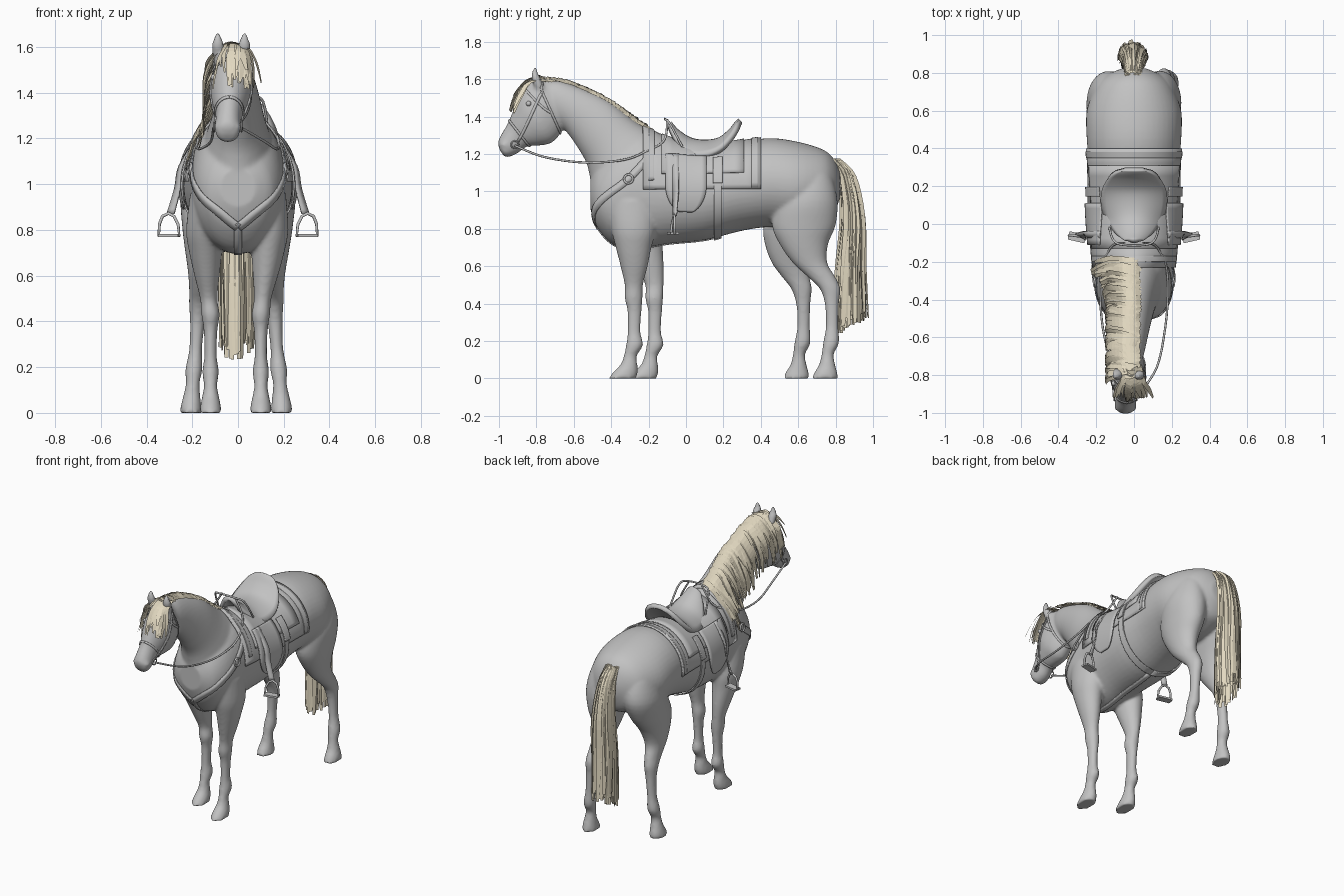
import bpy, bmesh, math, random
from mathutils import Vector, Matrix
from mathutils.bvhtree import BVHTree

random.seed(4)
cube = bpy.data.objects.get("Cube")
if cube:
    bpy.data.objects.remove(cube)


def material(name, colour):
    m = bpy.data.materials.new(name)
    m.use_nodes = True
    m.diffuse_color = (*colour, 1)
    m.node_tree.nodes["Principled BSDF"].inputs["Base Color"].default_value = (*colour, 1)
    return m


GREY = material("plain grey", (.54, .54, .54))
CREAM = material("cream hair", (.76, .69, .53))


def spline(keys, n=4):
    """Smoothly resample a list of equal-length tuples."""
    k, out = [keys[0], *keys, keys[-1]], []
    for seg in zip(k, k[1:], k[2:], k[3:]):
        for i in range(n):
            t = i / n
            out.append(tuple(.5 * (2*q + (r-p)*t + (2*p - 5*q + 4*r - s)*t*t + (3*q - p - 3*r + s)*t**3)
                             for p, q, r, s in zip(*seg)))
    return out + [tuple(keys[-1])]


def ring(ay, az, by, bz, rx, x, n=48):
    """Ellipse whose one axis runs from (ay, az) to (by, bz), the other along x."""
    a, b = Vector((x, ay, az)), Vector((x, by, bz))
    mid, half = (a + b) / 2, (b - a) / 2
    return [mid + half * math.cos(t) + Vector((rx * math.sin(t), 0, 0))
            for t in (math.tau * i / n for i in range(n))]


def grid(bm, rows, closed=False):
    vs = [[bm.verts.new(p) for p in row] for row in rows]
    m = len(rows[0])
    for r, q in zip(vs, vs[1:]):
        for i in range(m if closed else m - 1):
            j = (i + 1) % m
            bm.faces.new((r[i], r[j], q[j], q[i]))
    if closed:
        bm.faces.new(vs[0])
        bm.faces.new(vs[-1])


def loft(bm, keys):
    grid(bm, [ring(*k) for k in spline(keys)], True)


def add(bm, name, mat, thick=0, smooth=True):
    bmesh.ops.recalc_face_normals(bm, faces=bm.faces)
    for f in bm.faces:
        f.smooth = smooth
    me = bpy.data.meshes.new(name)
    bm.to_mesh(me)
    bm.free()
    me.materials.append(mat)
    ob = bpy.data.objects.new(name, me)
    bpy.context.collection.objects.link(ob)
    if thick:
        mod = ob.modifiers.new("thickness", 'SOLIDIFY')
        mod.thickness, mod.offset = thick, 0
    return ob


def tube(name, pts, radius, closed=False):
    cu = bpy.data.curves.new(name, 'CURVE')
    cu.dimensions, cu.bevel_depth, cu.bevel_resolution = '3D', radius, 2
    sp = cu.splines.new('POLY')
    sp.points.add(len(pts) - 1)
    for p, co in zip(sp.points, pts):
        p.co = (*co, 1)
    sp.use_cyclic_u = closed
    cu.materials.append(GREY)
    bpy.context.collection.objects.link(bpy.data.objects.new(name, cu))


# Body: torso, neck, head and legs, fused into one skin
bm = bmesh.new()
torso = [(.825, .97, 1.1, .06), (.79, .88, 1.175, .14), (.73, .84, 1.225, .2), (.6, .8, 1.265, .25),
         (.45, .81, 1.285, .25), (.3, .79, 1.265, .238), (.1, .74, 1.235, .238), (-.1, .72, 1.28, .225),
         (-.25, .695, 1.32, .21), (-.38, .71, 1.25, .195), (-.47, .8, 1.15, .15), (-.51, .9, 1.07, .08)]
loft(bm, [(y, lo, y, hi, w, 0) for y, lo, hi, w in torso])
loft(bm, [(-.5, .98, -.08, 1.27, .17, 0), (-.525, 1.13, -.25, 1.36, .125, 0), (-.57, 1.22, -.4, 1.475, .098, 0),
          (-.64, 1.32, -.53, 1.54, .085, -.01), (-.68, 1.35, -.68, 1.59, .075, -.02),
          (-.74, 1.37, -.77, 1.58, .06, -.03)])
loft(bm, [(-.65, 1.4, -.71, 1.59, .05, -.02), (-.665, 1.32, -.81, 1.595, .08, -.025),
          (-.72, 1.26, -.885, 1.52, .092, -.03), (-.79, 1.245, -.925, 1.43, .075, -.035),
          (-.85, 1.24, -.955, 1.36, .057, -.04), (-.9, 1.205, -.99, 1.3, .056, -.045),
          (-.945, 1.185, -1.005, 1.26, .05, -.045), (-.97, 1.185, -.995, 1.22, .028, -.045)])
front = [(.95, -.42, -.15, .08, .13), (.8, -.4, -.16, .085, .135), (.7, -.375, -.185, .072, .13),
         (.6, -.35, -.205, .055, .12), (.5, -.328, -.23, .038, .108), (.43, -.328, -.232, .04, .1),
         (.36, -.313, -.238, .03, .1), (.25, -.312, -.243, .027, .1), (.18, -.32, -.23, .036, .1),
         (.12, -.333, -.263, .029, .1), (.075, -.35, -.26, .036, .1), (.035, -.388, -.258, .044, .1),
         (0, -.415, -.267, .049, .1)]
hind = [(1.16, .6, .73, .06, .11), (1.08, .54, .78, .09, .125), (.95, .48, .81, .115, .135), (.82, .46, .8, .1, .14),
        (.72, .5, .76, .08, .145), (.62, .57, .755, .058, .15), (.54, .655, .8, .045, .155),
        (.48, .715, .825, .041, .158), (.4, .742, .818, .033, .162), (.28, .748, .815, .028, .17),
        (.19, .733, .818, .037, .178), (.13, .725, .79, .03, .183), (.075, .712, .797, .037, .187),
        (.035, .688, .808, .044, .19), (0, .673, .812, .049, .19)]
for rows, step, out in ((front, .11, .02), (hind, -.153, .015)):
    for side in (1, -1):
        keys = []
        for z, y0, y1, w, x in rows:
            k = min(1, max(0, (.95 - z) / .45)) * (side < 0)
            keys.append((y0 + step * k, z, y1 + step * k, z, w, side * x - out * k))
        loft(bm, keys)
for side in (1, -1):
    # ears and nostrils
    loft(bm, [(y0, z, y1, z, w, -.03 + side * .058) for z, y0, y1, w in
              ((1.53, -.8, -.75, .018), (1.6, -.825, -.775, .027), (1.63, -.825, -.79, .02), (1.665, -.815, -.8, .006))])
    bmesh.ops.create_icosphere(bm, subdivisions=2, radius=.027,
                               matrix=Matrix.Translation((-.045 + side * .032, -.968, 1.25)))
body = add(bm, "horse_body", GREY)
mod = body.modifiers.new("fuse", 'REMESH')
mod.mode, mod.voxel_size, mod.use_smooth_shade = 'VOXEL', .01, True
mod = body.modifiers.new("soften", 'SMOOTH')
mod.factor, mod.iterations = .5, 5
bpy.context.view_layer.update()
skin = BVHTree.FromObject(body, bpy.context.evaluated_depsgraph_get())


def clear(p, gap):
    """Push a point out to at least gap from the skin."""
    p = Vector(p)
    loc, n, _, _ = skin.find_nearest(p)
    return loc + n * gap if (p - loc).dot(n) < gap else p


def strap(name, pts, width, lift=.003):
    on = [skin.find_nearest(Vector(p))[:2] for p in pts]
    rows = []
    for i, (p, n) in enumerate(on):
        t = on[min(i + 1, len(on) - 1)][0] - on[max(i - 1, 0)][0]
        s = n.cross(t).normalized() * width / 2
        rows.append((p + n * lift + s, p + n * lift - s))
    bm = bmesh.new()
    grid(bm, rows)
    add(bm, name, GREY, .006)


def drape(name, y0, y1, a0, a1, lift, thick=.008, rounded=False):
    """Sheet wrapped round the barrel between two angles from straight up."""
    rows, n, m = [], 28, 8
    for i in range(n + 1):
        f = i / n
        a = math.radians(a0 + (a1 - a0) * f)
        d = Vector((math.sin(a), 0, math.cos(a)))
        k = math.sqrt(1 - .9 * max(0, (f - .55) / .45) ** 2) if rounded else 1
        row = []
        for j in range(m + 1):
            c = Vector((0, (y0 + y1) / 2 + (y1 - y0) * k * (j / m - .5), 1))
            hit = skin.ray_cast(c + d * .6, -d)[0] or c + d * .24
            row.append(hit + d * lift)
        rows.append(row)
    bm = bmesh.new()
    grid(bm, rows)
    add(bm, name, GREY, thick)


# Blanket, pad, girth and withers band
drape("saddle_blanket", -.23, .4, -87, 87, .006)
drape("blanket_binding", .35, .385, -85, 85, .01)
drape("saddle_pad", -.13, .31, -67, 67, .013)
drape("girth", .15, .19, -180, 180, .01)
drape("withers_band", -.2, -.17, -75, 75, .01)

# Seat with a raised cantle
bm = bmesh.new()
seat = [(-.09, 1.365, .04, .03), (-.05, 1.32, .09, .06), (.02, 1.275, .14, .085), (.1, 1.262, .165, .075),
        (.18, 1.275, .165, .055), (.24, 1.322, .14, .04), (.275, 1.365, .1, .025), (.29, 1.38, .05, .008)]
grid(bm, [[(w * s / 6, y, z - drop * (s / 6) ** 2) for s in range(-6, 7)] for y, z, w, drop in spline(seat)])
add(bm, "saddle_seat", GREY, .03)
tube("pommel_arch", spline([(-.13, -.02, 1.24), (-.11, -.085, 1.36), (-.06, -.11, 1.385), (.06, -.11, 1.385),
                            (.11, -.085, 1.36), (.13, -.02, 1.24)]), .006)

for side, tag in ((1, "left"), (-1, "right")):
    def flip(pts, shift=0):
        return [(side * x + shift, y, z) for x, y, z in pts]

    drape(tag + "_saddle_flap", -.11, .11, side * 42, side * 115, .02, .008, True)
    drape(tag + "_billet", .145, .195, side * 45, side * 80, .02)
    # Stirrup and its leather, which twists to face forward as it hangs
    bm = bmesh.new()
    path = flip(spline([(.18, -.055, 1.2), (.25, -.055, 1.08), (.265, -.055, .98), (.295, -.06, .87)]))
    rows = []
    for i, p in enumerate(path):
        turn = 1.1 * i / (len(path) - 1)
        w = Vector((side * math.sin(turn), math.cos(turn), 0)) * .018
        rows.append((Vector(p) - w, Vector(p) + w))
    grid(bm, rows)
    add(bm, tag + "_stirrup_leather", GREY, .008)
    tube(tag + "_stirrup", flip([(.257, -.08, .775), (.346, -.06, .775), (.344, -.06, .825), (.33, -.06, .86),
                                 (.305, -.063, .872), (.28, -.067, .86), (.262, -.075, .825)]), .007, True)
    bm = bmesh.new()
    bmesh.ops.create_cube(bm, size=1, matrix=Matrix.Translation((side * .302, -.07, .776))
                          @ Matrix.Rotation(side * .22, 4, 'Z') @ Matrix.Diagonal((.09, .045, .012, 1)))
    add(bm, tag + "_stirrup_tread", GREY, smooth=False)
    # Breast collar with its ring
    strap(tag + "_breast_strap", flip(spline([(.18, -.17, 1.22), (.22, -.31, 1.07), (.18, -.45, .96),
                                              (.09, -.52, .87), (0, -.52, .79)], 6)), .04, .005)
    p, n = skin.find_nearest(Vector((side * .23, -.31, 1.07)))[:2]
    turn = n.to_track_quat('Z', 'Y')
    tube(tag + "_collar_ring", [p + n * .01 + turn @ Vector((.024 * math.cos(t), .024 * math.sin(t), 0))
                                for t in (math.tau * i / 16 for i in range(16))], .006, True)
    # Cheek strap, bit ring, rein and eye
    strap(tag + "_cheek_strap", flip(spline([(.07, -.77, 1.53), (.09, -.83, 1.4), (.06, -.9, 1.26)]), -.035), .014)
    tube(tag + "_bit_ring", [(-.045 + side * .06, -.915 + .02 * math.cos(t), 1.25 + .02 * math.sin(t))
                             for t in (math.tau * i / 16 for i in range(16))], .004, True)
    rein = [(side * .062 - .045, -.915, 1.245)] + flip([(.12, -.76, 1.185), (.165, -.55, 1.155), (.18, -.36, 1.165),
                                                        (.17, -.24, 1.2), (.12, -.12, 1.27), (.05, -.1, 1.385)])
    tube(tag + "_rein", [clear(p, .008) for p in spline(rein, 6)], .006)
    bm = bmesh.new()
    eye = skin.find_nearest(Vector((-.03 + side * .1, -.85, 1.475)))[0]
    bmesh.ops.create_uvsphere(bm, u_segments=16, v_segments=10, radius=.014, matrix=Matrix.Translation(eye))
    add(bm, tag + "_eye", GREY)

# Bridle loops and chest strap
for name, loop in (("noseband", (-.835, 1.235, -.945, 1.38, .062, -.038)),
                   ("headstall", (-.67, 1.31, -.8, 1.6, .08, -.025)),
                   ("browband", (-.74, 1.42, -.87, 1.555, .09, -.03))):
    pts = ring(*loop)
    strap(name, pts + pts[:1], .012, .002)
strap("chest_strap", spline([(0, -.52, .82), (0, -.46, .74), (0, -.36, .68), (0, -.1, .68), (0, .16, .7)]), .036)


# Hair: mane, forelock and tail made of tapering ribbons
def ribbon(bm, pts, across):
    n = len(pts) - 1
    rows = []
    for i, p in enumerate(pts):
        w = across * (.5 if i < n * .6 else .5 - .3 * (i / n - .6) / .4)
        rows.append((Vector(p) - w, Vector(p) + w))
    grid(bm, rows)


bm = bmesh.new()
crest = spline([(-.79, 1.6), (-.68, 1.6), (-.56, 1.56), (-.44, 1.5), (-.32, 1.42), (-.2, 1.335)], 14)
fall = [(.04, 0, -.012), (.005, 0, .004), (-.05, .005, -.005), (-.105, .005, -.07), (-.135, -.005, -.15),
        (-.14, -.015, -.25)]
for y, z in crest:
    size, drift, gap = random.uniform(.75, 1.15), random.uniform(-.05, .05), random.uniform(.008, .035)
    pts = [clear((dx - .01, y + dy + drift * i / 5, z + dz * size), min(gap, .006 + .007 * i))
           for i, (dx, dy, dz) in enumerate(fall)]
    ribbon(bm, spline(pts, 3), Vector((random.uniform(-.022, .012), .034, -.012)))
add(bm, "mane", CREAM, smooth=False)

bm = bmesh.new()
for i in range(30):
    u, size = random.uniform(-1, 1), random.uniform(.5, 1.1)
    gap, sway = random.uniform(.006, .026), random.uniform(-.03, .03)
    pts = [clear((-.008 + u * spread + sway * dz * 5, y, 1.6 - dz * size), gap) for spread, y, dz in
           ((.04, -.78, 0), (.062, -.84, .02), (.078, -.875, .07), (.085, -.9, .12), (.088, -.92, .17))]
    # side strands turn to lie along the temples
    ribbon(bm, spline(pts, 3), Vector((math.cos(1.2 * u), math.sin(1.2 * u), 0)) * .028)
add(bm, "forelock", CREAM, smooth=False)

bm = bmesh.new()
tail = [(.795, .015, .035, 1.175), (.86, .04, .052, 1.08), (.892, .06, .072, .86), (.88, .08, .08, .6),
        (.878, .098, .078, .31)]
for i in range(84):
    a, r, end = 2.4 * i, math.sqrt(random.uniform(.3, 1)), random.uniform(-.04, .05)
    pts = [(-.01 + rx * r * math.cos(a), y + ry * r * math.sin(a), z + (end + .04 * math.sin(a)) * (j / 4) ** 2)
           for j, (y, ry, rx, z) in enumerate(tail)]
    b = a + random.uniform(-.6, .6)
    ribbon(bm, spline(pts), Vector((-math.sin(b), math.cos(b), 0)) * .042)
add(bm, "tail", CREAM, smooth=False)
